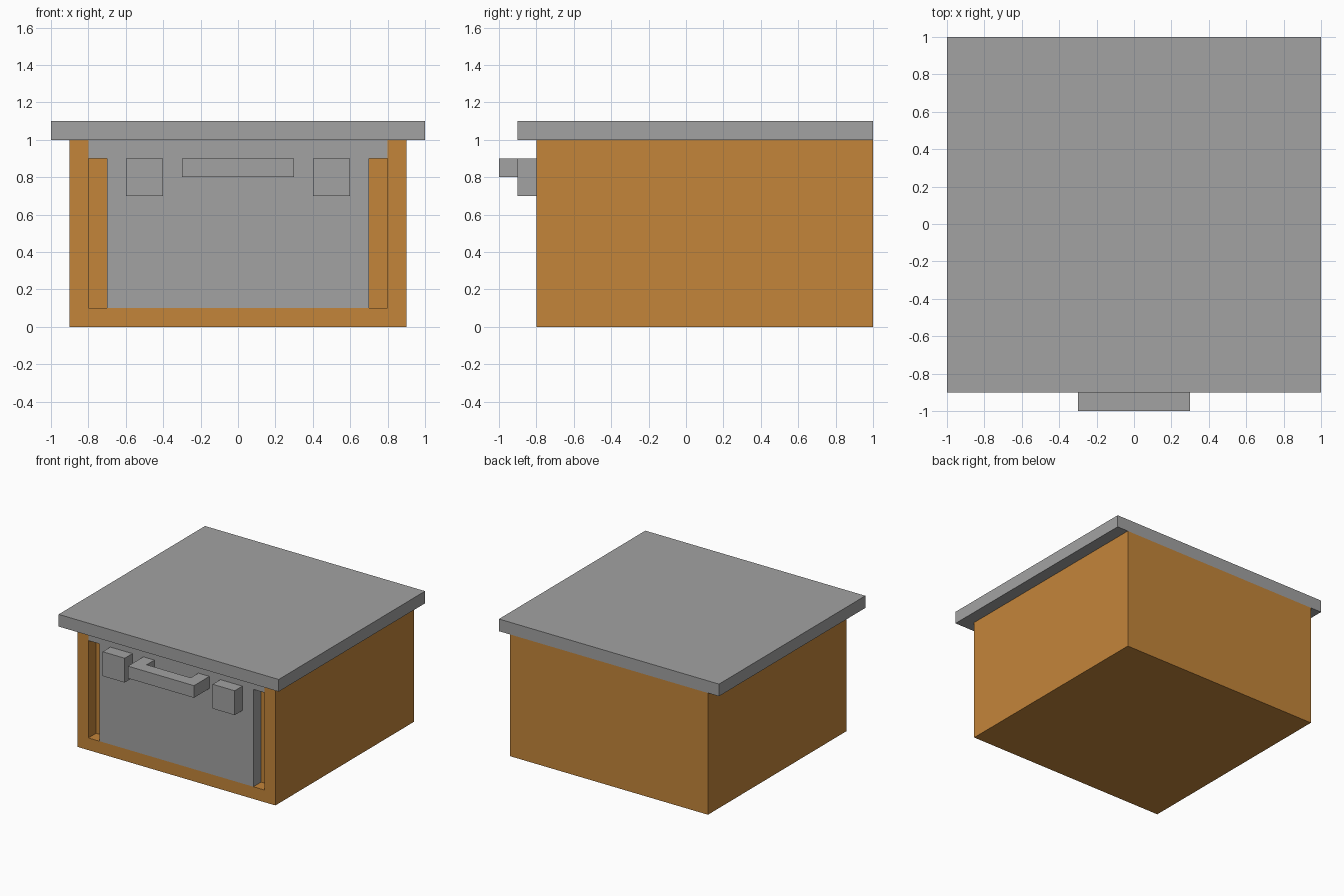
import bpy
import bmesh
from mathutils import Vector

if "Cube" in bpy.data.objects:
    bpy.data.objects.remove(bpy.data.objects["Cube"])


def material(name, rgb):
    m = bpy.data.materials.new(name)
    m.diffuse_color = (*rgb, 1.0)
    m.use_nodes = True
    m.node_tree.nodes["Principled BSDF"].inputs["Base Color"].default_value = m.diffuse_color
    return m


ORANGE = material("warm_wood", (0.552, 0.235, 0.042))
GREY = material("grey_metal", (0.361, 0.361, 0.361))


def prism(name, outline, offset, mat):
    """Extrude a closed 3D outline along an offset into a solid."""
    bm = bmesh.new()
    face = bm.faces.new([bm.verts.new(p) for p in outline])
    grown = bmesh.ops.extrude_face_region(bm, geom=[face], use_keep_orig=True)
    moved = [v for v in grown["geom"] if isinstance(v, bmesh.types.BMVert)]
    bmesh.ops.translate(bm, verts=moved, vec=Vector(offset))
    bmesh.ops.recalc_face_normals(bm, faces=bm.faces)
    mesh = bpy.data.meshes.new(name)
    bm.to_mesh(mesh)
    bm.free()
    mesh.materials.append(mat)
    obj = bpy.data.objects.new(name, mesh)
    bpy.context.collection.objects.link(obj)
    return obj


def box(name, x, y, z, mat):
    outline = [(x[0], y[0], z[0]), (x[1], y[0], z[0]),
               (x[1], y[1], z[0]), (x[0], y[1], z[0])]
    return prism(name, outline, (0, 0, z[1] - z[0]), mat)


# Cabinet body with a shallow recess in the front
body = box("cabinet_body", (-0.9, 0.9), (-0.8, 1.0), (0.0, 1.0), ORANGE)
cutter = box("recess_cutter", (-0.8, 0.8), (-0.9, -0.7), (0.1, 1.1), ORANGE)
cutter.hide_render = True
cut = body.modifiers.new("recess", 'BOOLEAN')
cut.operation = 'DIFFERENCE'
cut.solver = 'EXACT'
cut.object = cutter
bpy.context.view_layer.objects.active = body
bpy.ops.object.modifier_apply(modifier=cut.name)
bpy.data.objects.remove(cutter)

# Counter top
box("counter_top", (-1.0, 1.0), (-0.9, 1.0), (1.0, 1.1), GREY)

# T-shaped front panel leaving a slot on either side
half = [(0.7, 0.1), (0.7, 0.9), (0.8, 0.9), (0.8, 1.0)]
tee = half + [(-x, z) for x, z in reversed(half)]
prism("front_panel", [(x, -0.8, z) for x, z in tee], (0, 0.1, 0), GREY)

# U-shaped handle
half = [(0.2, -0.9), (0.2, -0.8), (0.3, -0.8), (0.3, -1.0)]
grip = half + [(-x, y) for x, y in reversed(half)]
prism("handle", [(x, y, 0.8) for x, y in grip], (0, 0, 0.1), GREY)

# Square knobs
for side, x in (("left", -0.5), ("right", 0.5)):
    box(side + "_knob", (x - 0.1, x + 0.1), (-0.9, -0.8), (0.7, 0.9), GREY)
